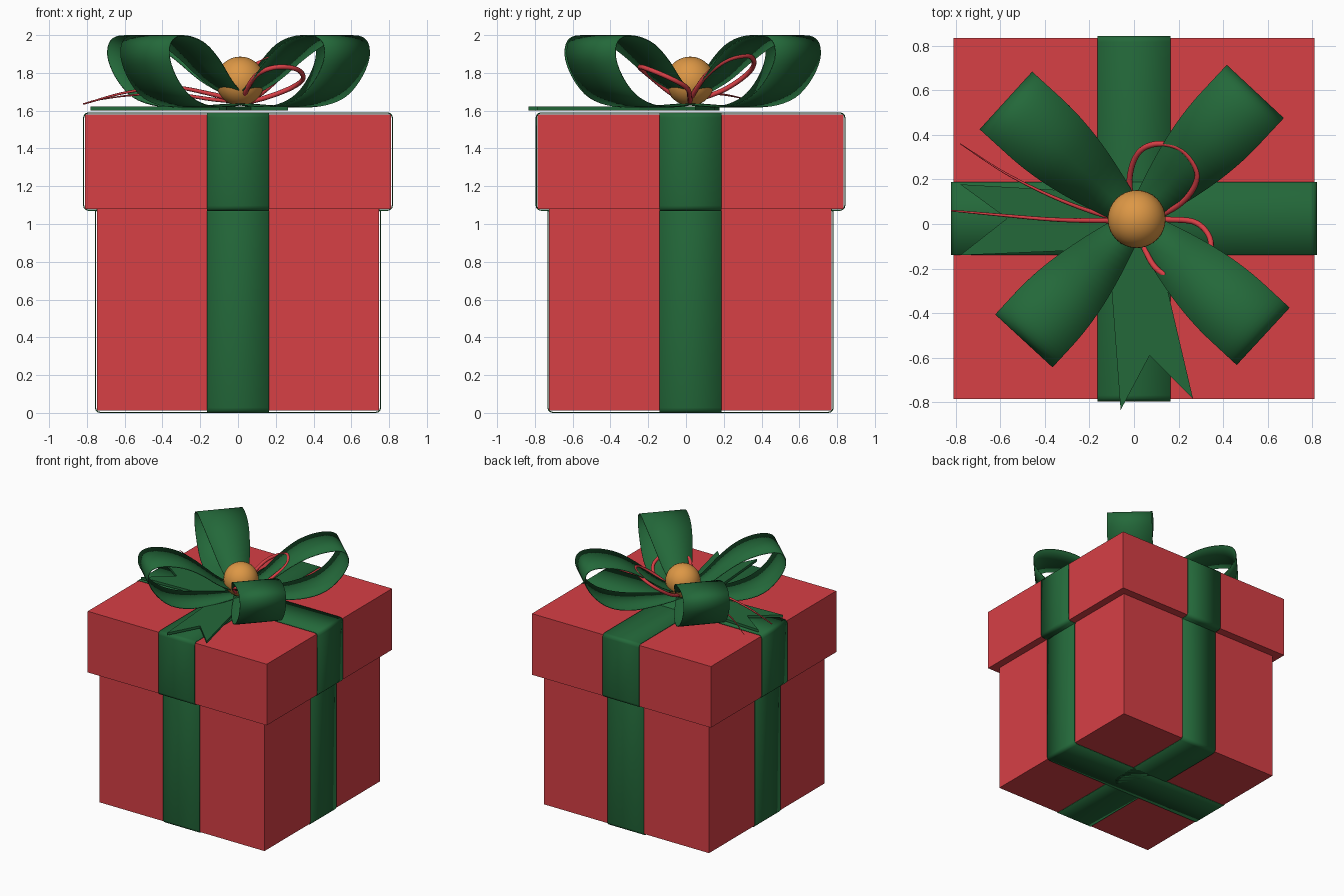
import bpy, bmesh, math
from mathutils import Vector

if "Cube" in bpy.data.objects:
    bpy.data.objects.remove(bpy.data.objects["Cube"])

CY = 0.022  # the bow and ribbons sit slightly behind the origin


def material(name, rgb):
    m = bpy.data.materials.new(name)
    m.diffuse_color = (*rgb, 1)
    m.use_nodes = True
    m.node_tree.nodes["Principled BSDF"].inputs["Base Color"].default_value = m.diffuse_color
    return m


RED = material("red paper", (0.68, 0.05, 0.06))
GREEN = material("green ribbon", (0.017, 0.14, 0.042))
GOLD = material("gold bauble", (0.72, 0.31, 0.06))


def smooth_path(pts, n=6):
    """Catmull-Rom interpolation through open points."""
    p = [Vector(q) for q in pts]
    p = [2 * p[0] - p[1]] + p + [2 * p[-1] - p[-2]]
    out = []
    for i in range(1, len(p) - 2):
        a, b, c, d = p[i - 1:i + 3]
        for k in range(n):
            t = k / n
            out.append(0.5 * (2 * b + (c - a) * t + (2 * a - 5 * b + 4 * c - d) * t * t
                              + (3 * b - a - 3 * c + d) * t ** 3))
    return out + [p[-2]]


def finish(name, bm, mat, thickness=0, smooth=True):
    bmesh.ops.recalc_face_normals(bm, faces=bm.faces)
    me = bpy.data.meshes.new(name)
    bm.to_mesh(me)
    bm.free()
    me.materials.append(mat)
    ob = bpy.data.objects.new(name, me)
    bpy.context.collection.objects.link(ob)
    bpy.ops.object.select_all(action='DESELECT')
    ob.select_set(True)
    bpy.context.view_layer.objects.active = ob
    if thickness:
        mod = ob.modifiers.new("thickness", 'SOLIDIFY')
        mod.thickness = thickness
        mod.offset = 0
    if smooth:
        bpy.ops.object.shade_smooth_by_angle(angle=math.radians(35))
    return ob


def block(name, x0, x1, y0, y1, z0, z1):
    bm = bmesh.new()
    bmesh.ops.create_cube(bm, size=1)
    for v in bm.verts:
        v.co = ((x0 + x1) / 2 + v.co.x * (x1 - x0), (y0 + y1) / 2 + v.co.y * (y1 - y0),
                (z0 + z1) / 2 + v.co.z * (z1 - z0))
    return finish(name, bm, RED, smooth=False)


def strip(name, path, centre, angle, half_width, closed=False, thickness=0.006):
    """Ribbon following a (distance, height) path, turned about z by angle."""
    d = Vector((math.cos(angle), math.sin(angle), 0))
    side = Vector((-d.y, d.x, 0))
    bm = bmesh.new()
    rows = []
    for r, z in path:
        mid = Vector(centre) + d * r + Vector((0, 0, z))
        w = side * half_width(r)
        rows.append([bm.verts.new(mid + w * s) for s in (-1, 0, 1)])
    for a, b in zip(rows, rows[1:] + (rows[:1] if closed else [])):
        for i in (0, 1):
            bm.faces.new((a[i], a[i + 1], b[i + 1], b[i]))
    return finish(name, bm, GREEN, thickness)


def rounded_rect(h, z0, z1, rad=0.025):
    pts = []
    for cx, cz, a0 in ((h, z1, 0), (-h, z1, 90), (-h, z0, 180), (h, z0, 270)):
        ox = cx - math.copysign(rad, cx)
        oz = cz + (rad if cz == z0 else -rad)
        for k in range(4):
            a = math.radians(a0 + 30 * k)
            pts.append((ox + rad * math.cos(a), oz + rad * math.sin(a)))
    return pts


# Box and lid
block("box", -0.747, 0.747, -0.725, 0.769, 0.012, 1.1)
block("lid", -0.81, 0.81, -0.785, 0.835, 1.08, 1.58)

# Ribbon bands wrapped round box and lid, both directions
for part, half, z0, z1 in (("box", 0.755, 0.003, 1.085), ("lid", 0.817, 1.073, 1.588)):
    for way, angle in (("across", 0), ("lengthwise", math.pi / 2)):
        strip(f"{part}_ribbon_{way}", rounded_rect(half, z0, z1), (0, 0.024, 0), angle,
              lambda r: 0.164, closed=True)

# Four bow loops
LOOP = [(0.02, 1.635), (0.22, 1.622), (0.42, 1.625), (0.58, 1.67), (0.69, 1.76), (0.755, 1.87),
        (0.75, 1.955), (0.69, 1.993), (0.58, 1.99), (0.45, 1.95), (0.32, 1.87), (0.18, 1.76),
        (0.04, 1.68)]
LOOP = [(p.x, p.y) for p in smooth_path([(r, z, 0) for r, z in LOOP], 4)]
for name, x, y in (("back_right", 0.54, 0.59), ("back_left", -0.57, 0.55),
                   ("front_left", -0.49, -0.52), ("front_right", 0.575, -0.5)):
    dx, dy = x - 0.01, y - CY
    k = math.hypot(dx, dy) / 0.757
    strip("bow_loop_" + name, [(r * k, z) for r, z in LOOP], (0.01, CY, 0), math.atan2(dy, dx),
          lambda r: 0.05 + 0.125 * math.sin(math.pi / 2 * min(1, r / 0.62)))


# Swallow-tailed ribbon ends lying on the lid
def tail(name, outline, z=1.612):
    bm = bmesh.new()
    v = [bm.verts.new((x, y, z)) for x, y in outline]
    bm.faces.new((v[0], v[1], v[2], v[5]))
    bm.faces.new((v[5], v[2], v[3], v[4]))
    finish(name, bm, GREEN, 0.02, smooth=False)


tail("front_tail", [(-0.06, -0.835), (-0.1, -0.3), (0.02, 0.05), (0.14, -0.25),
                    (0.265, -0.785), (0.07, -0.59)])
tail("left_tail", [(-0.78, 0.178), (-0.3, 0.15), (0.02, 0.03), (-0.3, -0.12),
                   (-0.78, -0.14), (-0.57, 0.025)])

# Bauble in the middle of the bow
bm = bmesh.new()
bmesh.ops.create_uvsphere(bm, u_segments=32, v_segments=20, radius=0.13)
bmesh.ops.translate(bm, verts=bm.verts, vec=(0.012, CY, 1.756))
finish("bauble", bm, GOLD)


# Red cord: two loops and two tapering ends
def cord(name, pts, r0=0.013, r1=0.013):
    path = smooth_path(pts)
    cu = bpy.data.curves.new(name, 'CURVE')
    cu.dimensions = '3D'
    cu.bevel_depth = 1
    cu.bevel_resolution = 2
    cu.use_fill_caps = True
    sp = cu.splines.new('POLY')
    sp.points.add(len(path) - 1)
    for i, (p, q) in enumerate(zip(sp.points, path)):
        p.co = (*q, 1)
        p.radius = r0 + (r1 - r0) * i / (len(path) - 1)
    sp.use_smooth = True
    cu.materials.append(RED)
    ob = bpy.data.objects.new(name, cu)
    bpy.context.collection.objects.link(ob)
    bpy.ops.object.select_all(action='DESELECT')
    ob.select_set(True)
    bpy.context.view_layer.objects.active = ob
    bpy.ops.object.convert(target='MESH')


cord("cord_loop_back", [(0.0, 0.04, 1.65), (-0.02, 0.2, 1.71), (0.02, 0.32, 1.79),
                        (0.11, 0.36, 1.85), (0.22, 0.33, 1.89), (0.285, 0.22, 1.87),
                        (0.23, 0.11, 1.79), (0.12, 0.04, 1.69), (0.03, 0.02, 1.64)])
cord("cord_loop_front", [(0.03, 0.02, 1.64), (0.15, 0.02, 1.67), (0.28, 0.005, 1.72),
                         (0.345, -0.08, 1.77), (0.31, -0.2, 1.82), (0.2, -0.245, 1.83),
                         (0.1, -0.2, 1.79), (0.04, -0.09, 1.7), (0.02, 0.01, 1.64)])
cord("cord_end_front", [(0.0, 0.02, 1.65), (-0.15, 0.015, 1.69), (-0.36, 0.02, 1.725),
                        (-0.6, 0.04, 1.695), (-0.82, 0.06, 1.635)], 0.014, 0.004)
cord("cord_end_back", [(0.0, 0.02, 1.65), (-0.14, 0.04, 1.66), (-0.36, 0.12, 1.69),
                       (-0.58, 0.23, 1.68), (-0.78, 0.36, 1.65)], 0.013, 0.002)
